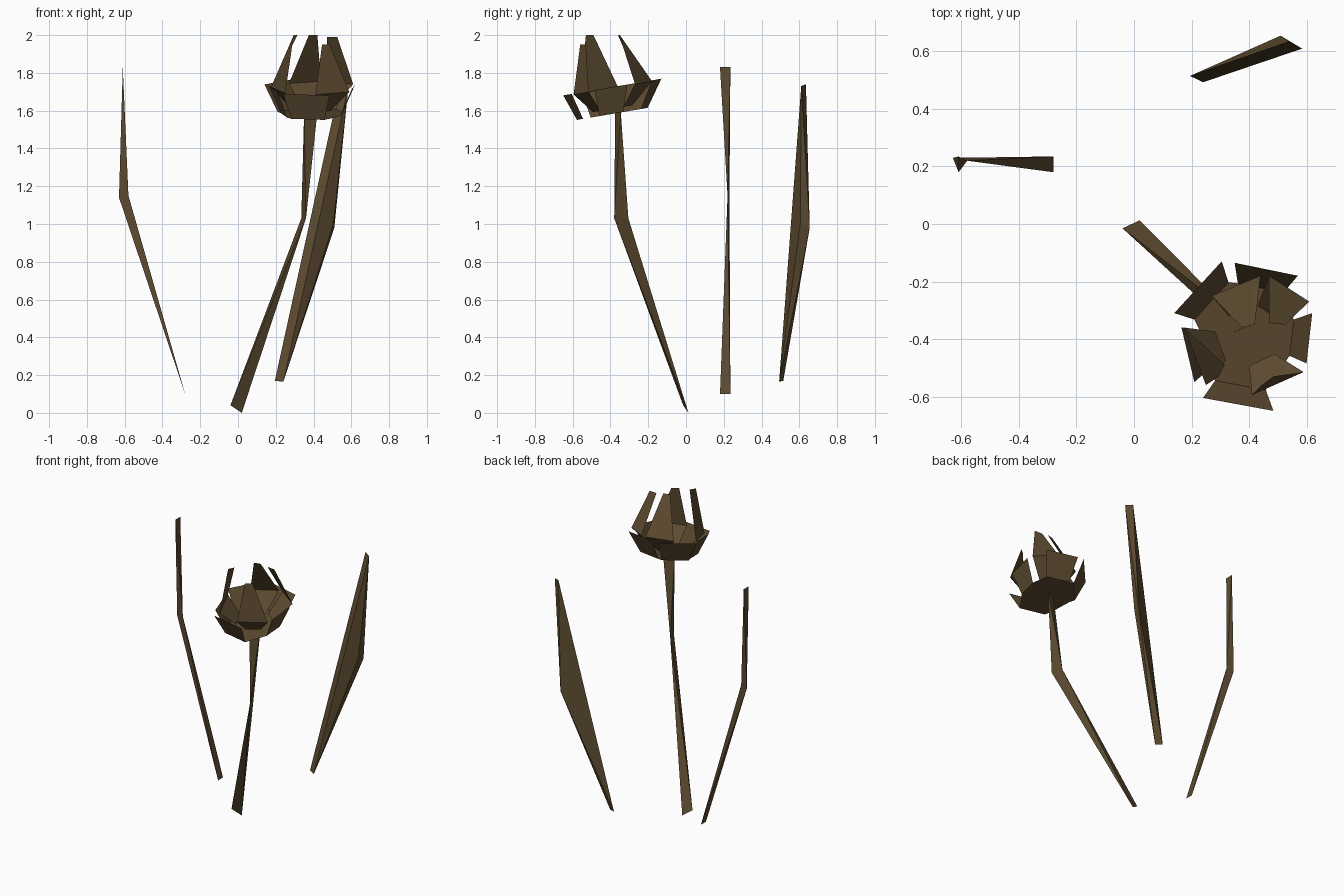
import bpy
import bmesh
from mathutils import Vector

cube = bpy.data.objects.get("Cube")
if cube:
    bpy.data.objects.remove(cube, do_unlink=True)

brown = bpy.data.materials.new("dark_brown")
brown.use_nodes = True
COLOUR = (0.11, 0.07, 0.03, 1)
brown.diffuse_color = COLOUR
brown.node_tree.nodes["Principled BSDF"].inputs["Base Color"].default_value = COLOUR


def finish(name, bm):
    bmesh.ops.recalc_face_normals(bm, faces=bm.faces)
    mesh = bpy.data.meshes.new(name)
    bm.to_mesh(mesh)
    bm.free()
    mesh.materials.append(brown)
    obj = bpy.data.objects.new(name, mesh)
    bpy.context.collection.objects.link(obj)
    return obj


def blade(name, rungs):
    """Stalk through crossed two-point rungs, one wedge per pair of rungs."""
    bm = bmesh.new()
    rings = [[bm.verts.new(p) for p in rung] for rung in rungs]
    for (a, b), (c, d) in zip(rings, rings[1:]):
        for tri in ((a, b, c), (a, b, d), (c, d, a), (c, d, b)):
            if not bm.faces.get(tri):
                bm.faces.new(tri)
    return finish(name, bm)


def strip(name, rungs):
    """Flat petal made of quads between successive rungs."""
    bm = bmesh.new()
    rings = [[bm.verts.new(p) for p in rung] for rung in rungs]
    for (a, b), (c, d) in zip(rings, rings[1:]):
        bm.faces.new((a, b, d, c))
    return finish(name, bm)


# Stem
blade("stem", [
    [(-0.04, -0.015, 0.04), (0.02, 0.013, 0.0)],
    [(0.36, -0.38, 1.03), (0.335, -0.305, 1.03)],
    [(0.35, -0.375, 1.59), (0.42, -0.345, 1.59)],
])

# Narrow leaf
blade("narrow_leaf", [
    [(-0.28, 0.18, 0.10), (-0.28, 0.235, 0.10)],
    [(-0.63, 0.23, 1.14), (-0.58, 0.22, 1.15)],
    [(-0.61, 0.18, 1.83), (-0.61, 0.235, 1.83)],
])

# Broad leaf, a folded solid blade
bm = bmesh.new()
for p in [(0.195, 0.515, 0.17), (0.24, 0.493, 0.165),
          (0.51, 0.655, 0.98), (0.505, 0.605, 1.0),
          (0.54, 0.635, 1.74), (0.585, 0.61, 1.73)]:
    bm.verts.new(p)
bmesh.ops.convex_hull(bm, input=bm.verts)
finish("broad_leaf", bm)

# Flower cup, tilted towards the front
CENTRE = Vector((0.39, -0.39))


def tilted(p, height):
    return (p[0], p[1], height + 0.17 * (p[1] - CENTRE.y))


rims = {
    "back": [(0.57, -0.18), (0.35, -0.135)],
    "back_right": [(0.305, -0.13), (0.14, -0.31)],
    "right": [(0.165, -0.36), (0.21, -0.55)],
    "front": [(0.24, -0.605), (0.485, -0.65)],
    "left": [(0.60, -0.485), (0.62, -0.31)],
}
floor = []
for side, rim in rims.items():
    base = [CENTRE.lerp(Vector(p), 0.72) for p in rim]
    floor += base
    strip(side + "_outer_petal", [[tilted(p, 1.583) for p in base],
                                  [tilted(p, 1.725) for p in rim]])

bm = bmesh.new()
bm.faces.new([bm.verts.new(tilted(p, 1.583)) for p in floor])
finish("flower_floor", bm)

# Tall inner petals: widest edge at the shoulder, narrow tip
inner = {
    "back": ([(0.44, -0.18), (0.27, -0.25)], [(0.42, -0.35), (0.375, -0.36)], 2.0),
    "back_left": ([(0.61, -0.27), (0.47, -0.18)], [(0.525, -0.35), (0.47, -0.345)], 1.99),
    "front_left": ([(0.41, -0.595), (0.59, -0.515)], [(0.445, -0.56), (0.485, -0.53)], 1.95),
    "right": ([(0.175, -0.36), (0.25, -0.56)], [(0.315, -0.49), (0.295, -0.53)], 2.0),
}
for side, (shoulder, tip, top) in inner.items():
    root = [CENTRE.lerp(Vector(p), 0.5) for p in shoulder]
    strip(side + "_inner_petal", [[tilted(p, 1.61) for p in root],
                                  [tilted(p, 1.72) for p in shoulder],
                                  [(p[0], p[1], top) for p in tip]])
